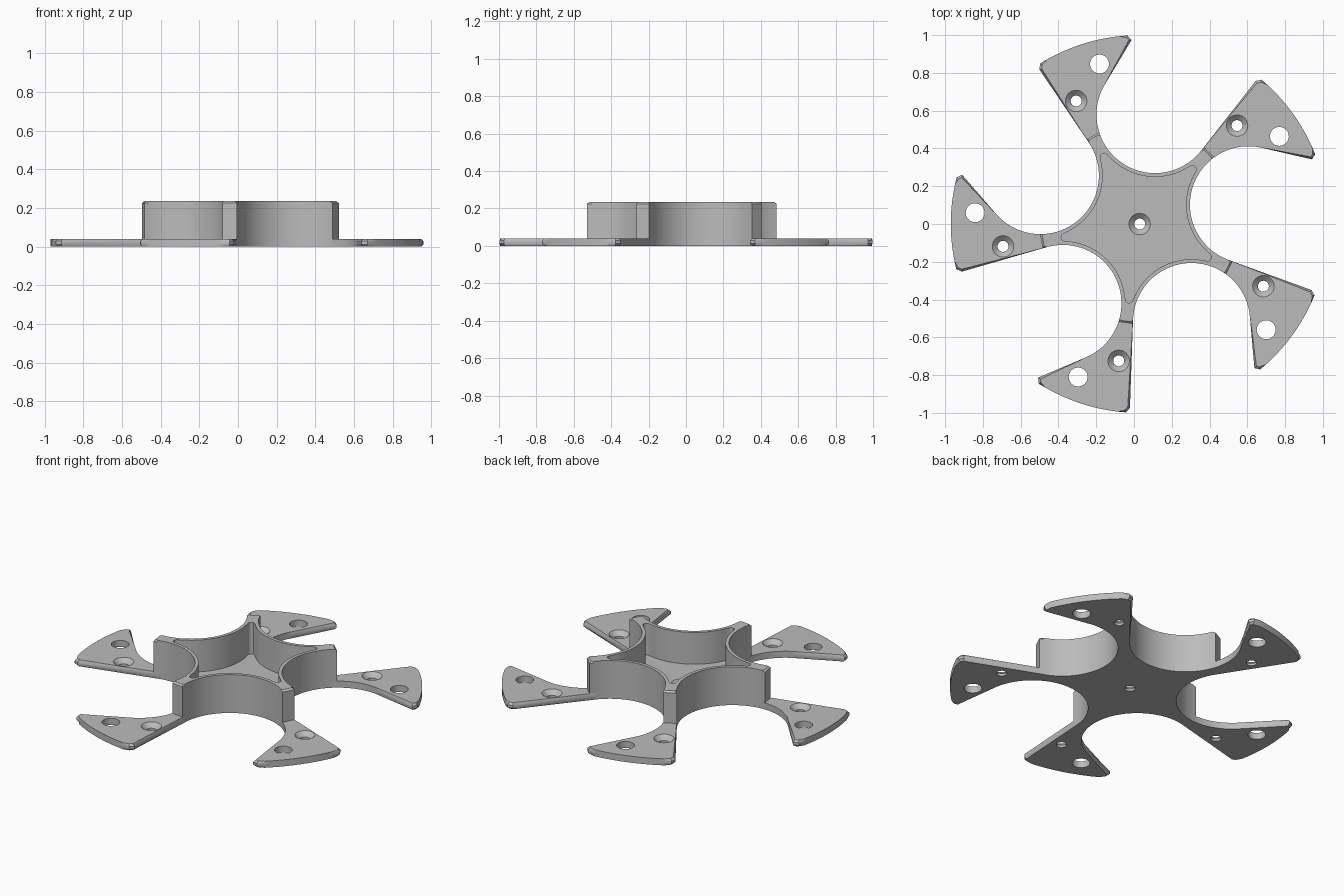
import bpy, bmesh
from math import radians, cos, sin, sqrt, atan2
from mathutils import Vector, Matrix

cube = bpy.data.objects.get("Cube")
if cube:
    bpy.data.objects.remove(cube, do_unlink=True)

CENTRE_X = 0.03          # hub position
ARMS, STEP = 5, radians(72)
FIRST = radians(10)      # direction of the first slot
SLOT_DIST, SLOT_R = 0.585, 0.31
PLATE_TOP, WALL_TOP = 0.04, 0.235

grey = bpy.data.materials.new("matte_grey")
grey.use_nodes = True
grey.diffuse_color = (0.5, 0.5, 0.5, 1)
bsdf = next(n for n in grey.node_tree.nodes if n.type == 'BSDF_PRINCIPLED')
bsdf.inputs["Base Color"].default_value = grey.diffuse_color


def polar(r, a):
    return Vector((r * cos(a), r * sin(a)))


def slot_arc(radius, start, end, n):
    """Points on the slot circle, with the slot axis along +x."""
    return [Vector((SLOT_DIST, 0)) + polar(radius, radians(start + (end - start) * i / n))
            for i in range(n + 1)]


def reach(p, d, r):
    """Where the ray from p along d meets radius r."""
    b = p.dot(d)
    return p + d * (-b + sqrt(b * b - p.dot(p) + r * r))


def repeat(points):
    """Five turned copies of one sector, in one closed outline."""
    return [Matrix.Rotation(FIRST + k * STEP, 2) @ p for k in range(ARMS) for p in points]


def loft(bm, rings):
    """Closed solid through (outline, z) rings."""
    loops = [[bm.verts.new((p.x, p.y, z)) for p in outline] for outline, z in rings]
    n = len(loops[0])
    for low, high in zip(loops, loops[1:]):
        for i in range(n):
            j = (i + 1) % n
            bm.faces.new((low[i], low[j], high[j], high[i]))
    bm.faces.new(loops[0][::-1])
    bm.faces.new(loops[-1])


def chamfer(bm, heights, size):
    edges = [e for e in bm.edges
             if any(all(abs(v.co.z - z) < 1e-5 for v in e.verts) for z in heights)]
    bmesh.ops.bevel(bm, geom=edges, offset=size, segments=1, affect='EDGES',
                    clamp_overlap=False)


def make(name, bm):
    bmesh.ops.recalc_face_normals(bm, faces=bm.faces)
    mesh = bpy.data.meshes.new(name)
    bm.to_mesh(mesh)
    bm.free()
    mesh.materials.append(grey)
    obj = bpy.data.objects.new(name, mesh)
    obj.location.x = CENTRE_X
    bpy.context.collection.objects.link(obj)
    return obj


def cut(obj, cutter):
    bpy.context.view_layer.update()
    mod = obj.modifiers.new("cut", 'BOOLEAN')
    mod.operation, mod.solver, mod.object = 'DIFFERENCE', 'EXACT', cutter
    bpy.ops.object.select_all(action='DESELECT')
    obj.select_set(True)
    bpy.context.view_layer.objects.active = obj
    bpy.ops.object.modifier_apply(modifier=mod.name)
    bpy.data.objects.remove(cutter, do_unlink=True)
    bpy.ops.object.shade_smooth_by_angle(angle=radians(30))


# One sector: in along a straight edge, round the slot, out, then the arm's rim
arc = slot_arc(SLOT_R, 240, 67, 40)
dir_in, dir_out = polar(1, radians(-30)), polar(1, radians(-23))
edge_in = reach(arc[0], dir_in, 0.975)
edge_out = reach(arc[-1], dir_out, 0.975)
rim_start = atan2(edge_out.y, edge_out.x) + 0.02
rim_end = atan2(edge_in.y, edge_in.x) + STEP - 0.02
rim = [polar(1, rim_start + (rim_end - rim_start) * i / 12) for i in range(13)]

# Flat five-armed plate
bm = bmesh.new()
loft(bm, [(repeat([edge_in] + arc + [edge_out] + rim), z) for z in (0, PLATE_TOP)])
chamfer(bm, (0, PLATE_TOP), 0.012)
plate = make("five_arm_plate", bm)

# Countersunk screw holes and plain holes
bm = bmesh.new()


def hole(r, angle, profile):
    at = polar(r, radians(angle))
    loft(bm, [([at + polar(rad, radians(i * 11.25)) for i in range(32)], z)
              for rad, z in profile])


screw = [(0.029, -0.02), (0.029, 0.014), (0.058, 0.041), (0.058, 0.06)]
plain = [(0.05, -0.02), (0.05, 0.06)]
hole(0, 0, screw)
for k in range(ARMS):
    hole(0.733, -26.7 + 72 * k, screw)
    hole(0.873, -39.9 + 72 * k, plain)
cut(plate, make("hole_cutter", bm))

# Raised hub wall following the slots
wall_r = 0.53
wall_arc = [p for p in arc if p.length < wall_r - 0.003]
wall_arc.insert(0, reach(arc[0], dir_in, wall_r))
last = wall_arc[-1]
wall_arc.append(reach(last, (last - wall_arc[-2]).normalized(), wall_r))
bm = bmesh.new()
loft(bm, [(repeat(wall_arc), z) for z in (0.02, WALL_TOP)])
chamfer(bm, (WALL_TOP,), 0.01)
wall = make("hub_wall", bm)

# Star-shaped pocket with rounded tips
pocket_arc = [p for p in slot_arc(0.33, 240, 120, 40) if p.length < 0.405]
tip = polar(0.402, STEP / 2)
pocket_arc += [tip + polar(0.02, STEP / 2 + radians(a)) for a in (-60, -30, 0, 30, 60)]
bm = bmesh.new()
loft(bm, [(repeat(pocket_arc), z) for z in (-0.1, 0.4)])
cut(wall, make("pocket_cutter", bm))
